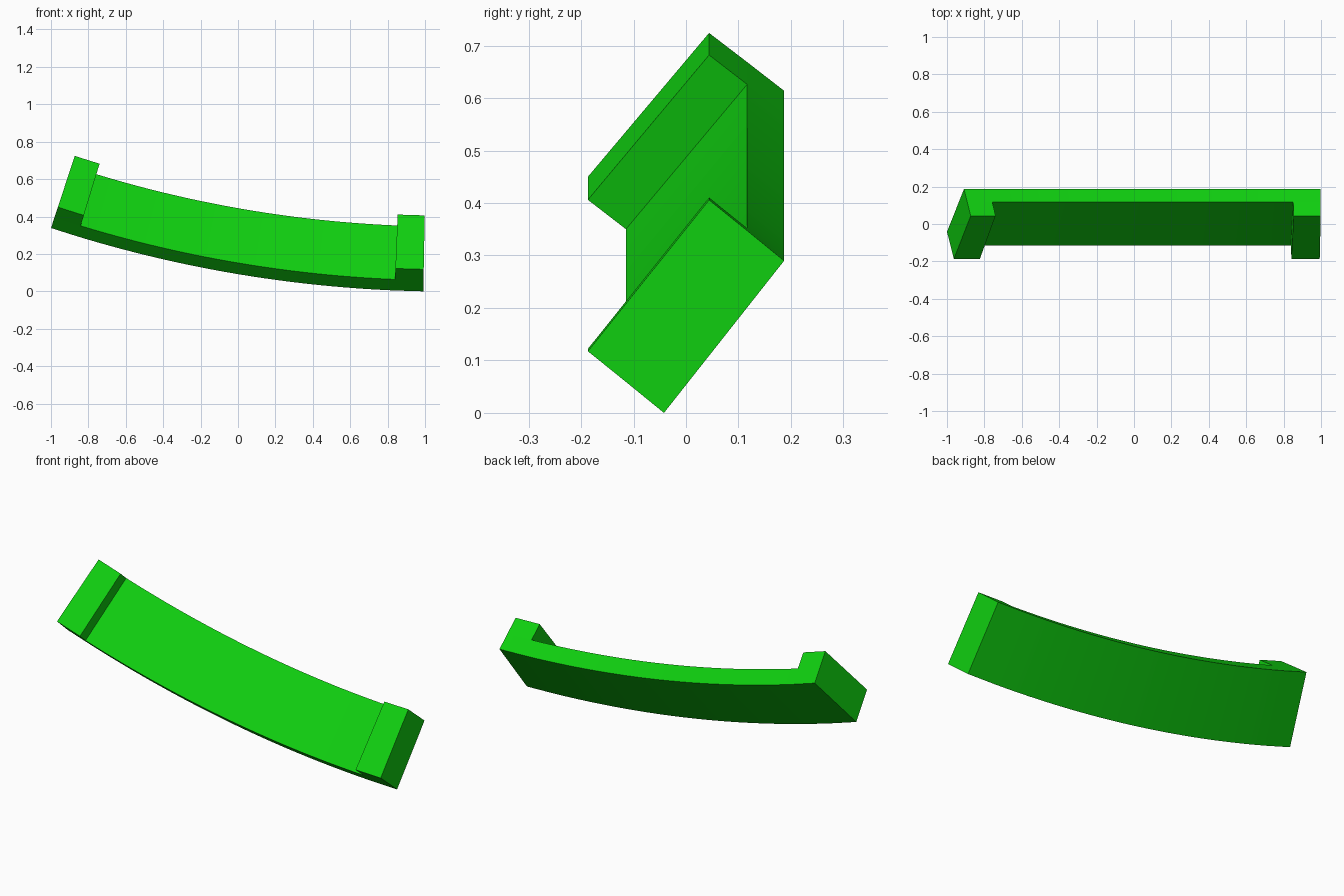
import bpy
import bmesh
import math
from mathutils import Vector

cube = bpy.data.objects.get("Cube")
if cube:
    bpy.data.objects.remove(cube, do_unlink=True)

# Arc the bar is bent along, in the xz plane
RADIUS = 6.79
START, INNER_START = math.radians(18.2), math.radians(16.95)
INNER_END, END = math.radians(2.4), math.radians(1.1)
CENTRE_X = 1.121
CENTRE_Z = RADIUS * math.cos(END)
SEGMENTS = 32

# Tilted cross-section: (y, height above the arc)
PROFILE = [(-0.1145, 0.059), (-0.042, 0.0), (0.187, 0.29), (0.1165, 0.3475)]
# How far the end blocks stand out from the front face
BLOCK_Y, BLOCK_UP = -0.0725, 0.0585


def inward(angle):
    return Vector((math.sin(angle), 0, math.cos(angle)))


def point(angle, y, height):
    p = Vector((CENTRE_X, y, CENTRE_Z)) - inward(angle) * (RADIUS - height)
    return p


green = bpy.data.materials.new("bright green")
green.use_nodes = True
colour = (0.005, 0.63, 0.005, 1)
green.diffuse_color = colour
green.node_tree.nodes["Principled BSDF"].inputs["Base Color"].default_value = colour

# Curved bar swept along the arc
bm = bmesh.new()
angles = [START]
angles += [INNER_START + (INNER_END - INNER_START) * i / SEGMENTS for i in range(SEGMENTS + 1)]
angles += [END]
rings = [[bm.verts.new(point(a, y, h)) for y, h in PROFILE] for a in angles]
front_faces = []
for r0, r1 in zip(rings, rings[1:]):
    for i in range(4):
        j = (i + 1) % 4
        face = bm.faces.new((r0[i], r0[j], r1[j], r1[i]))
        if i == 3:
            front_faces.append(face)
bm.faces.new(rings[0])
bm.faces.new(rings[-1][::-1])

# Raised block at each end, pulled out of the front face
for face in (front_faces[0], front_faces[-1]):
    result = bmesh.ops.extrude_face_region(bm, geom=[face])
    for v in result["geom"]:
        if isinstance(v, bmesh.types.BMVert):
            angle = math.atan2(CENTRE_X - v.co.x, CENTRE_Z - v.co.z)
            v.co += inward(angle) * BLOCK_UP + Vector((0, BLOCK_Y, 0))

bmesh.ops.recalc_face_normals(bm, faces=bm.faces[:])
mesh = bpy.data.meshes.new("curved_handle")
bm.to_mesh(mesh)
bm.free()
mesh.materials.append(green)
handle = bpy.data.objects.new("curved_handle", mesh)
bpy.context.collection.objects.link(handle)

# Smooth along the bend, crisp at the corners
bpy.ops.object.select_all(action="DESELECT")
handle.select_set(True)
bpy.context.view_layer.objects.active = handle
bpy.ops.object.shade_smooth_by_angle(angle=math.radians(30))
